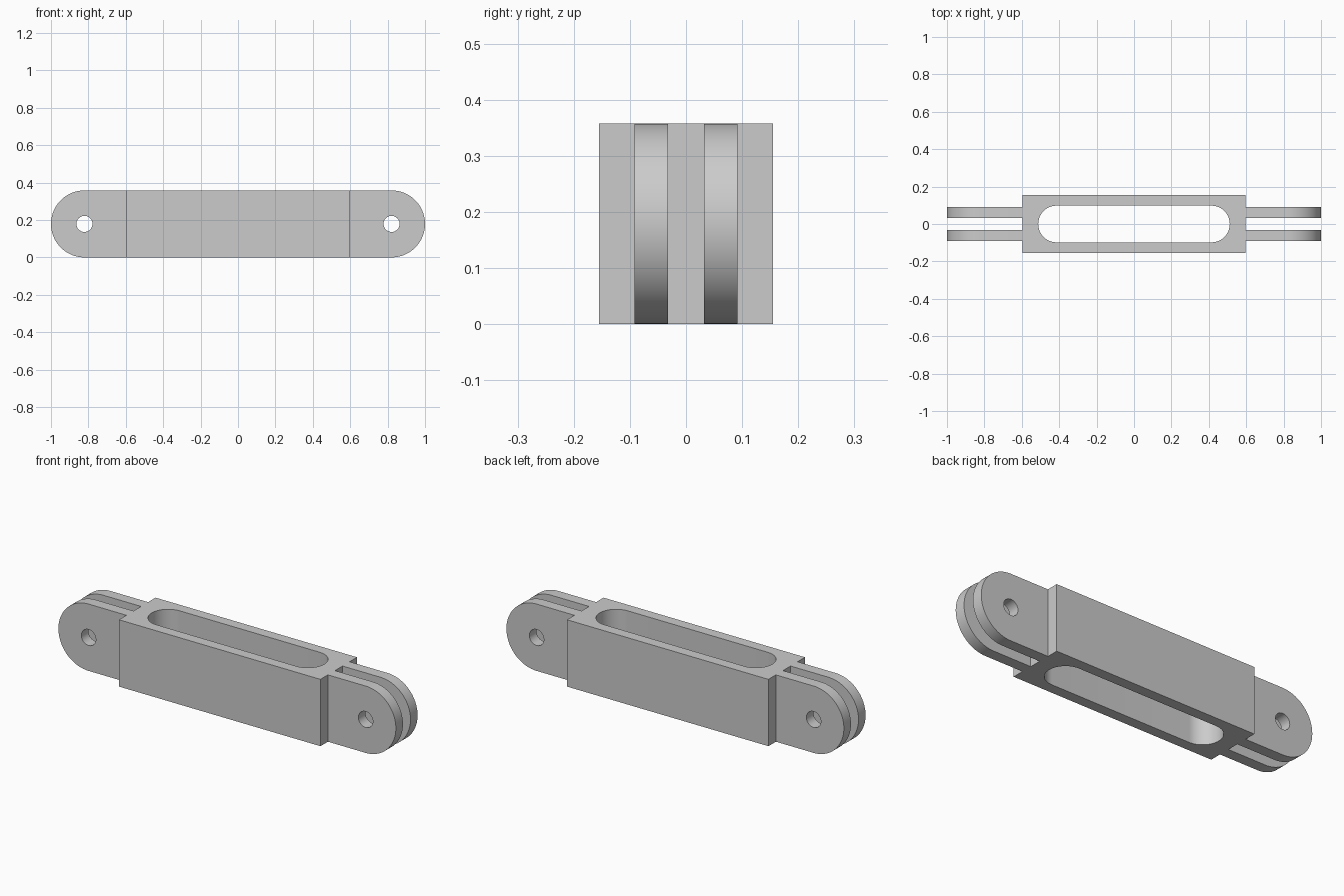
import bpy
import bmesh
from math import cos, sin, pi, radians
from mathutils import Matrix

cube = bpy.data.objects.get("Cube")
if cube:
    bpy.data.objects.remove(cube, do_unlink=True)

HEIGHT = 0.358
RADIUS = HEIGHT / 2
BODY_X, BODY_Y = 0.597, 0.155
SLOT_X, SLOT_Y = 0.512, 0.098
LUG_Y, LUG_THICK = 0.062, 0.06
HOLE_R = 0.043

steel = bpy.data.materials.new("plain grey steel")
steel.use_nodes = True
steel.diffuse_color = (0.6, 0.6, 0.6, 1)
steel.node_tree.nodes["Principled BSDF"].inputs["Base Color"].default_value = (0.6, 0.6, 0.6, 1)


def arc(cx, r, start, end, steps):
    """Points on a circle arc centred on the local x axis."""
    return [(cx + r * cos(start + (end - start) * i / steps),
             r * sin(start + (end - start) * i / steps)) for i in range(steps + 1)]


def pierced_plate(name, outline, hole, thickness, matrix):
    """Extrude an outline with a hole, centred on its own plane."""
    curve = bpy.data.curves.new(name, "CURVE")
    curve.dimensions = "2D"
    curve.fill_mode = "BOTH"
    curve.extrude = thickness / 2
    for points in (outline, hole):
        spline = curve.splines.new("POLY")
        spline.points.add(len(points) - 1)
        for p, (x, y) in zip(spline.points, points):
            p.co = (x, y, 0, 1)
        spline.use_cyclic_u = True
    obj = bpy.data.objects.new(name, curve)
    bpy.context.collection.objects.link(obj)
    bpy.ops.object.select_all(action="DESELECT")
    obj.select_set(True)
    bpy.context.view_layer.objects.active = obj
    bpy.ops.object.convert(target="MESH")
    obj = bpy.context.object
    obj.name = name

    # Weld the caps to the walls and place the part
    bm = bmesh.new()
    bm.from_mesh(obj.data)
    bmesh.ops.remove_doubles(bm, verts=bm.verts, dist=0.0001)
    bm.transform(matrix)
    bmesh.ops.recalc_face_normals(bm, faces=bm.faces)
    bm.to_mesh(obj.data)
    bm.free()
    obj.data.materials.clear()
    obj.data.materials.append(steel)
    bpy.ops.object.shade_smooth_by_angle(angle=radians(30))


# Central block with a rounded slot running through it vertically
block = [(-BODY_X, -BODY_Y), (BODY_X, -BODY_Y), (BODY_X, BODY_Y), (-BODY_X, BODY_Y)]
slot_c = SLOT_X - SLOT_Y
slot = arc(slot_c, SLOT_Y, -pi / 2, pi / 2, 32) + arc(-slot_c, SLOT_Y, pi / 2, 3 * pi / 2, 32)
pierced_plate("slotted_body", block, slot, HEIGHT, Matrix.Translation((0, 0, RADIUS)))

# Paired round-ended lugs with pin holes at each end
pin_x = 1 - RADIUS
lug = [(BODY_X, -RADIUS)] + arc(pin_x, RADIUS, -pi / 2, pi / 2, 48) + [(BODY_X, RADIUS)]
pin_hole = arc(pin_x, HOLE_R, 0, 2 * pi, 32)[:-1]
for side, angle in (("left", 0), ("right", pi)):
    for place, y in (("front", -LUG_Y), ("back", LUG_Y)):
        matrix = (Matrix.Translation((0, y, RADIUS)) @ Matrix.Rotation(angle, 4, "Z")
                  @ Matrix.Rotation(pi / 2, 4, "X"))
        pierced_plate(f"{side}_{place}_lug", lug, pin_hole, LUG_THICK, matrix)
